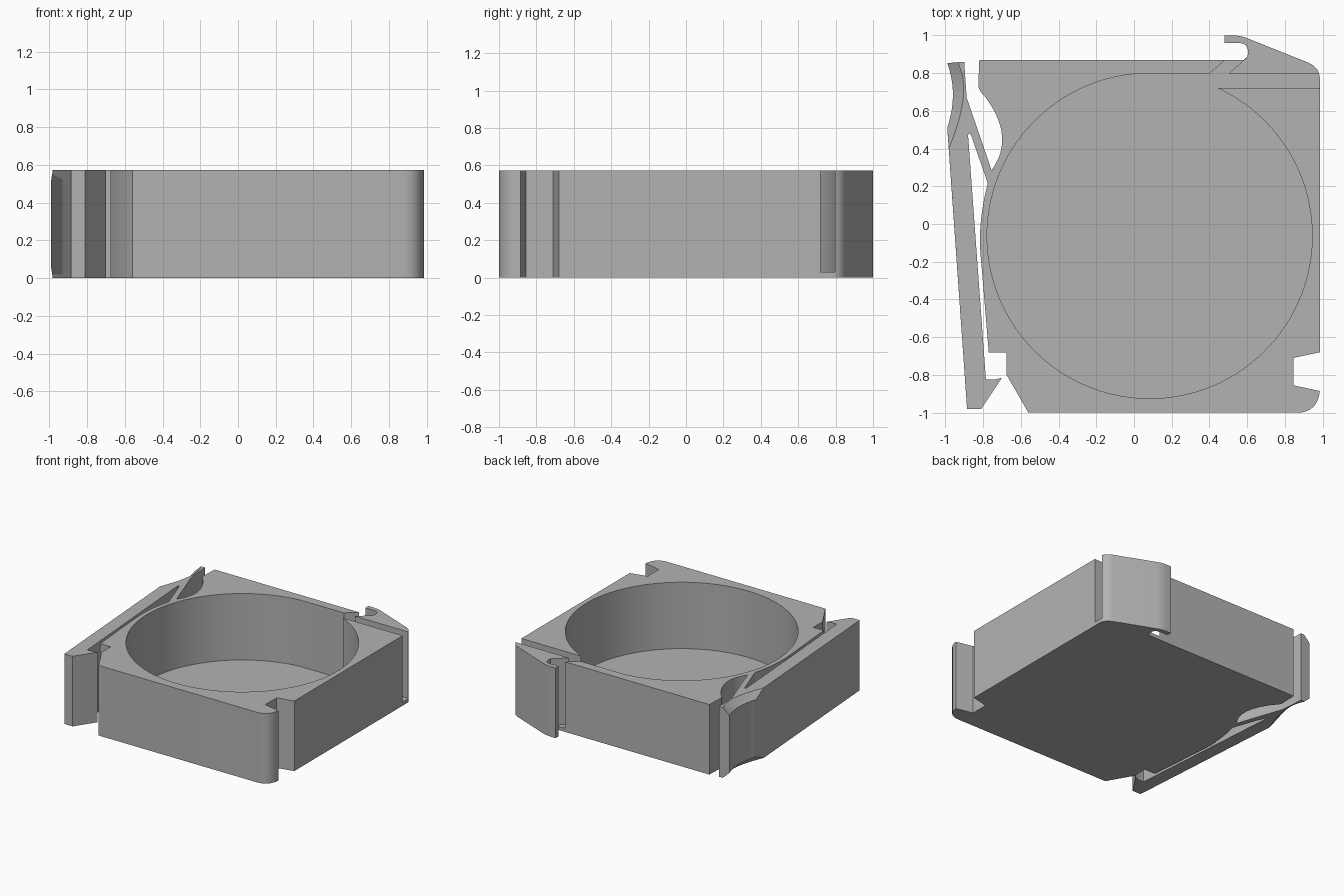
import bpy
import bmesh
from math import cos, sin, radians

old = bpy.data.objects.get("Cube")
if old:
    bpy.data.objects.remove(old, do_unlink=True)

HEIGHT = 0.573
FLOOR = 0.03
CHAMFER = 0.052

grey = bpy.data.materials.new("plain_grey")
grey.use_nodes = True
grey.diffuse_color = (0.45, 0.45, 0.45, 1)
grey.node_tree.nodes["Principled BSDF"].inputs["Base Color"].default_value = (0.45, 0.45, 0.45, 1)


def bend(a, c, b, steps=12):
    """Quadratic curve from a to b, pulled towards c."""
    pts = []
    for i in range(steps + 1):
        t = i / steps
        pts.append(tuple((1 - t) ** 2 * p + 2 * t * (1 - t) * q + t * t * r
                         for p, q, r in zip(a, c, b)))
    return pts


def loft(name, sections):
    """Closed solid through (outline, z) sections of equal point count."""
    bm = bmesh.new()
    rings = [[bm.verts.new((x, y, z)) for x, y in outline] for outline, z in sections]
    n = len(rings[0])
    for low, high in zip(rings, rings[1:]):
        for i in range(n):
            j = (i + 1) % n
            bm.faces.new((low[i], low[j], high[j], high[i]))
    bm.faces.new(rings[0])
    bm.faces.new(rings[-1])
    bmesh.ops.recalc_face_normals(bm, faces=bm.faces)
    mesh = bpy.data.meshes.new(name)
    bm.to_mesh(mesh)
    bm.free()
    mesh.materials.append(grey)
    obj = bpy.data.objects.new(name, mesh)
    bpy.context.collection.objects.link(obj)
    return obj


def smooth(obj):
    bpy.ops.object.select_all(action='DESELECT')
    obj.select_set(True)
    bpy.context.view_layer.objects.active = obj
    bpy.ops.object.shade_smooth_by_angle(angle=radians(30))


# Housing outline: front edge, right side notch, rear hook, left recess
body = [(-0.675, -0.68), (-0.675, -0.80), (-0.56, -1.0)]
body += bend((0.88, -1.0), (0.975, -0.99), (0.985, -0.885))
body += [(0.845, -0.855), (0.845, -0.71), (0.985, -0.68)]
body += bend((0.985, 0.77), (0.985, 0.83), (0.92, 0.857))
body += bend((0.60, 0.985), (0.56, 1.0), (0.52, 1.0), 6)
body += [(0.48, 1.0), (0.48, 0.96)]
body += bend((0.55, 0.96), (0.605, 0.96), (0.605, 0.91), 8)
body += [(0.602, 0.888), (0.583, 0.87), (-0.82, 0.87)]
body += bend((-0.825, 0.75), (-0.83, 0.71), (-0.79, 0.675), 6)
body += bend((-0.79, 0.675), (-0.628, 0.46), (-0.755, 0.285), 20)[1:]
body += bend((-0.775, 0.215), (-0.833, 0.0), (-0.81, -0.2))
body += [(-0.77, -0.68)]
housing = loft("housing", [(body, 0), (body, HEIGHT)])

# Round pocket joined to the side slot and the diagonal rear slot
START, END, STEPS = 95, 425.3, 88
pocket = []
for i in range(STEPS + 1):
    a = radians(START + (END - START) * i / STEPS)
    pocket.append((0.083 + 0.862 * cos(a), -0.063 + 0.862 * sin(a)))
pocket += [(1.1, 0.72), (1.1, 0.797), (0.5, 0.797),
           (0.597, 0.882), (0.497, 0.882), (0.4, 0.797)]
cutter = loft("pocket_cutter", [(pocket, FLOOR), (pocket, 1)])
cut = housing.modifiers.new("pocket", 'BOOLEAN')
cut.object = cutter
cut.operation = 'DIFFERENCE'
cut.solver = 'EXACT'
bpy.context.view_layer.objects.active = housing
bpy.ops.object.modifier_apply(modifier=cut.name)
bpy.data.objects.remove(cutter, do_unlink=True)
smooth(housing)


# Latch lever with hinge strut, barbed tip and chamfered thumb dish
def lever(dish):
    return ([(-0.775, 0.215), (-0.867, 0.48), (-0.88, 0.475),
             (-0.785, -0.825), (-0.74, -0.825), (-0.70, -0.815),
             (-0.81, -0.98), (-0.885, -0.98)]
            + dish + [(-0.90, 0.86), (-0.887, 0.67), (-0.755, 0.285)])


face = lever(bend((-0.99, 0.51), (-0.93, 0.69), (-0.99, 0.853), 16))
rim = lever(bend((-0.982, 0.40), (-0.852, 0.71), (-0.935, 0.857), 16))
latch = loft("latch_lever", [(rim, 0), (face, CHAMFER),
                             (face, HEIGHT - CHAMFER), (rim, HEIGHT)])
smooth(latch)
